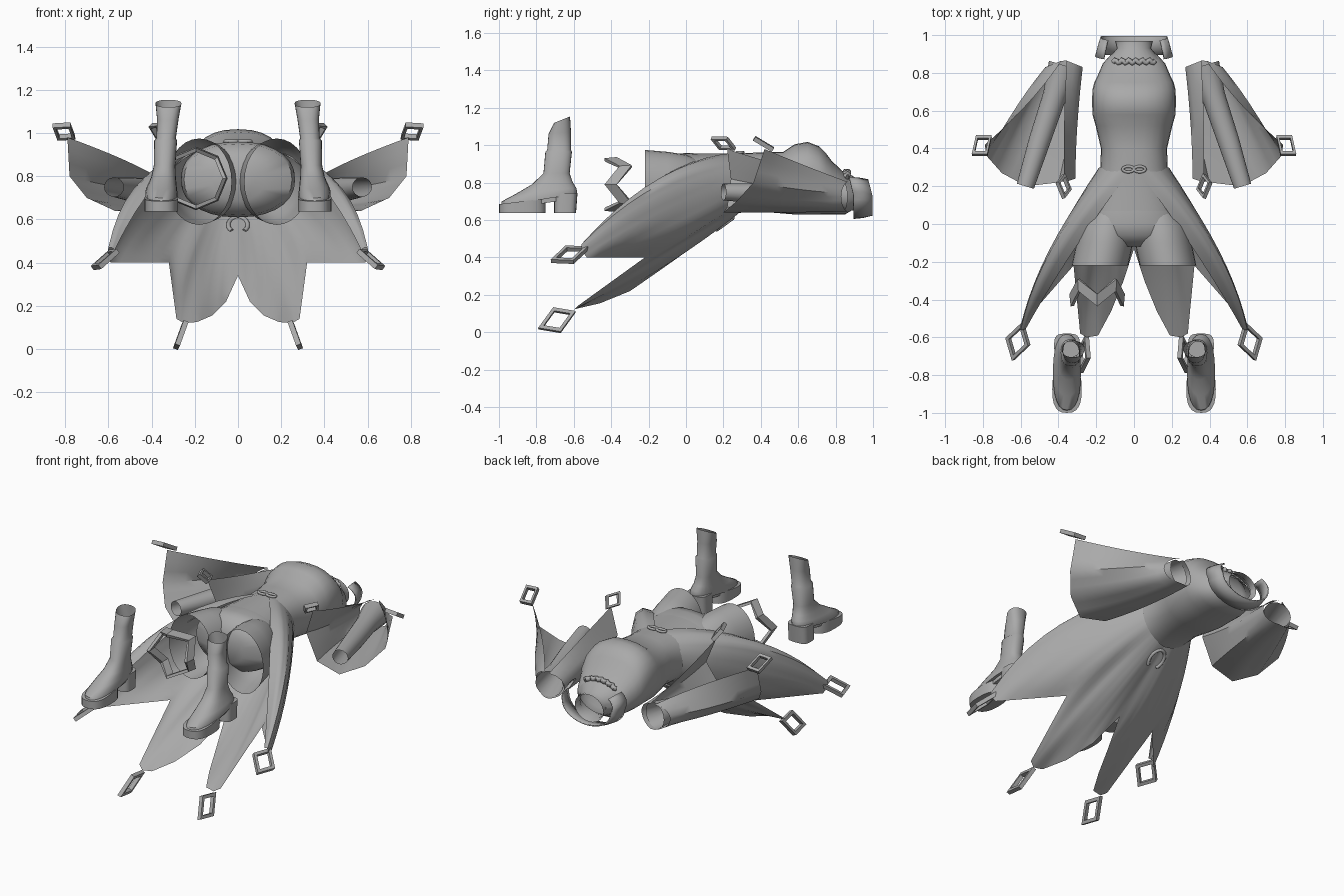
import bpy, bmesh
from math import sin, cos, pi, radians, copysign
from mathutils import Vector as V

if "Cube" in bpy.data.objects:
    bpy.data.objects.remove(bpy.data.objects["Cube"])

GREY = (0.4, 0.4, 0.4, 1)
mat = bpy.data.materials.new("plain grey")
mat.use_nodes = True
mat.diffuse_color = GREY
mat.node_tree.nodes["Principled BSDF"].inputs["Base Color"].default_value = GREY


def finish(name, bm, mirror=False, thick=0, smooth=True):
    bmesh.ops.remove_doubles(bm, verts=bm.verts, dist=0.0005)
    bmesh.ops.recalc_face_normals(bm, faces=bm.faces)
    me = bpy.data.meshes.new(name)
    bm.to_mesh(me)
    bm.free()
    ob = bpy.data.objects.new(name, me)
    bpy.context.collection.objects.link(ob)
    me.materials.append(mat)
    if thick:
        mod = ob.modifiers.new("thickness", "SOLIDIFY")
        mod.thickness, mod.offset = thick, 0
    if mirror:
        mod = ob.modifiers.new("mirror", "MIRROR")
        mod.use_clip = True
    if smooth:
        bpy.ops.object.select_all(action="DESELECT")
        ob.select_set(True)
        bpy.context.view_layer.objects.active = ob
        bpy.ops.object.shade_smooth_by_angle(angle=radians(50))
    return ob


def loft(name, rings, closed=True, caps=(), **kw):
    """Skin a list of point rows; caps lists the rows to fill."""
    bm = bmesh.new()
    rows = [[bm.verts.new(p) for p in r] for r in rings]
    n = len(rows[0])
    for a, b in zip(rows, rows[1:]):
        for i in range(n if closed else n - 1):
            j = (i + 1) % n
            bm.faces.new((a[i], a[j], b[j], b[i]))
    for c in caps:
        bm.faces.new(rows[c])
    return finish(name, bm, **kw)


def ellipse(c, u, v, n=28, p=1.0):
    """Rounded ring about c with half axes u and v; p under 1 is boxier."""
    c, u, v = V(c), V(u), V(v)
    f = lambda t: copysign(abs(t) ** p, t)
    return [c + u * f(sin(2 * pi * i / n)) + v * f(cos(2 * pi * i / n)) for i in range(n)]


def draped(name, columns, start, rows=10, fine=3, **kw):
    """Cloth whose columns bow from a start ring through a middle to a hem."""
    cols = []
    for k, (a, m, e) in enumerate(columns):
        if k:
            pa, pm, pe = columns[k - 1]
            for s in range(1, fine):
                t = s / fine
                cols.append((pa + (a - pa) * t, V(pm).lerp(V(m), t), V(pe).lerp(V(e), t)))
        cols.append((a, V(m), V(e)))
    rings = []
    for r in range(rows + 1):
        t = r / rows
        row = []
        for a, m, e in cols:
            s = V(start(radians(a)))
            ctrl = 2 * m - (s + e) / 2
            row.append(s * (1 - t) ** 2 + ctrl * 2 * t * (1 - t) + e * t * t)
        rings.append(row)
    return loft(name, rings, closed=False, **kw)


def tube(name, pts, r, **kw):
    """Round cord along points."""
    pts = [V(p) for p in pts]
    n = len(pts)
    rings = []
    for i, p in enumerate(pts):
        d = pts[min(i + 1, n - 1)] - pts[max(i - 1, 0)]
        u = d.cross(V((0, 0, 1))).normalized()
        rings.append(ellipse(p, u * r, d.cross(u).normalized() * r, 10))
    return loft(name, rings, caps=(0, -1), **kw)


# bodice: y, half width, bottom, top
bodice = [(.90, .12, .66, .80), (.85, .165, .63, .85), (.78, .195, .63, .915),
          (.75, .21, .63, .955), (.71, .22, .63, .995), (.65, .222, .63, 1.018),
          (.58, .22, .63, 1.005), (.52, .203, .635, .965), (.4, .175, .645, .962),
          (.3, .178, .64, .957), (.2, .2, .625, .955), (.07, .235, .61, .955)]
loft("bodice", [ellipse((0, y, (b + t) / 2), (w, 0, 0), (0, 0, (t - b) / 2), p=.85)
                for y, w, b, t in bodice])

# shorts: pelvis and two legs
pelvis = [(.25, .17, .15), (.1, .225, .168), (0, .265, .175), (-.06, .25, .165), (-.12, .12, .1)]
loft("shorts_pelvis", [ellipse((0, y, .785), (w, 0, 0), (0, 0, h), p=.9) for y, w, h in pelvis],
     caps=(-1,))
legs = [(.08, .12, .1, .14), (0, .14, .14, .175), (-.1, .155, .15, .19), (-.22, .18, .15, .2)]
loft("shorts_leg", [ellipse((x, y, .775), (w, 0, 0), (0, 0, h)) for y, x, w, h in legs], mirror=True)

# split skirt, open at the front, with pointed hems
skirt = [(8, (.32, -.14, .825), (.57, -.55, .46)), (25, (.40, -.14, .825), (.585, -.56, .47)),
         (45, (.44, -.14, .79), (.60, -.56, .47)), (65, (.45, -.14, .71), (.605, -.56, .44)),
         (85, (.43, -.12, .62), (.59, -.53, .40)), (108, (.365, -.05, .555), (.46, -.38, .40)),
         (125, (.275, .02, .52), (.32, -.22, .40)), (142, (.235, -.15, .40), (.285, -.58, .14)),
         (150, (.2, -.15, .37), (.25, -.60, .12)), (158, (.15, -.13, .36), (.19, -.59, .125)),
         (165, (.1, -.06, .39), (.12, -.46, .155)), (173, (.045, 0, .43), (.055, -.3, .22)),
         (180, (0, .06, .48), (0, -.13, .34))]
draped("skirt", skirt, lambda a: (.185 * sin(a), .27 + .03 * sin(a), .795 + .167 * cos(a)),
       mirror=True)

# bell sleeves, slit along the top, with a fitted inner sleeve
sleeve = [(-8, (.37, .52, .89), (.37, .22, .98)), (-80, (.30, .52, .77), (.31, .24, .82)),
          (-140, (.34, .52, .66), (.40, .22, .67)), (-190, (.45, .5, .64), (.57, .20, .64)),
          (-240, (.57, .57, .68), (.70, .27, .70)), (-285, (.61, .64, .76), (.78, .36, .80)),
          (-352, (.56, .64, .89), (.79, .42, .98))]
draped("bell_sleeve", sleeve,
       lambda a: (.37 + .1 * sin(a), .87 - .04 * abs(sin(a)), .725 + .08 * cos(a)), mirror=True)
arm = [(.37, .84, .725, .08), (.42, .68, .73, .06), (.5, .44, .74, .055), (.575, .2, .75, .045)]
loft("inner_sleeve", [ellipse((x, y, z), (r, .3 * r, 0), (0, 0, r), 16) for x, y, z, r in arm],
     mirror=True)

# standing collar, open at the front, and neck band
rows = [(.195, .895, .125), (.182, .945, .12), (.168, .995, .108)]
angles = [radians(42 + 276 * i / 28) for i in range(29)]
loft("collar", [[(w * sin(a) * (1 + .3 * max(cos(a), 0)), y - .03 * max(cos(a), 0),
                  .735 + h * cos(a)) for a in angles] for w, y, h in rows],
     closed=False, thick=.008)
loft("neck_band", [ellipse((0, y, z), (w, 0, 0), (0, 0, h))
                   for y, z, w, h in [(.87, .75, .14, .1), (.93, .73, .09, .08), (.97, .72, .1, .085)]])

# ribbon trims on chest and waist
tube("chest_ribbon", [(.11 * t / 12, .86 + .008 * sin(t * 1.6), .86 - .03 * (t / 12) ** 2)
                      for t in range(-12, 13)], .014)
for side in (-1, 1):
    tube("waist_bow_loop", [(side * (.03 - .03 * cos(a)), .29 + .015 * sin(a), .962)
                            for a in [2 * pi * i / 12 for i in range(13)]], .008)

# arched ornament at the back
arch = [radians(-50 + 280 * i / 20) for i in range(21)]
tube("back_ornament", [(.045 * cos(a), .2 + .05 * sin(a), .574 + .036 * sin(a)) for a in arch], .01)


# hollow diamond charms on the skirt and sleeve points
def charm(name, centre, long, short):
    bm = bmesh.new()
    c, l, s = V(centre), V(long) / 2, V(short) / 2
    outer = [bm.verts.new(c + d) for d in (l, s, -l, -s)]
    inner = [bm.verts.new(c + d * .7) for d in (l, s, -l, -s)]
    for i in range(4):
        j = (i + 1) % 4
        bm.faces.new((outer[i], outer[j], inner[j], inner[i]))
    finish(name, bm, mirror=True, thick=.024, smooth=False)


charm("skirt_front_charm", (.615, -.622, .415), (.05, -.2, -.07), (-.12, -.04, .08))
charm("skirt_back_charm", (.265, -.69, .065), (.03, -.2, -.09), (-.05, -.04, .13))
charm("sleeve_outer_charm", (.806, .415, 1.007), (.105, -.1, .055), (-.06, -.1, .065))
charm("sleeve_inner_charm", (.372, .2, 1.01), (0, -.13, .06), (.07, .04, .055))

# zigzag thigh band, on the right leg only
band = []
for y, r in ((-.33, .138), (-.395, .132)):
    ring = ellipse((-.195, y, .79), (r, 0, 0), (0, 0, r), 8)
    band.append([p - V((0, .04 * (-1) ** i, 0)) for i, p in enumerate(ring)])
loft("thigh_band", band, thick=.018, smooth=False)

# boots: z, x, front y, back y, half width, heel lift
boot = [(1.12, .322, -.705, -.62, .06, .4), (1.06, .325, -.735, -.615, .05, .1),
        (.975, .333, -.742, -.615, .045, 0), (.965, .335, -.752, -.61, .053, 0),
        (.85, .34, -.762, -.622, .05, 0), (.79, .345, -.825, -.605, .057, .05),
        (.74, .352, -.91, -.587, .068, .1), (.70, .355, -.985, -.583, .074, .14),
        (.675, .355, -.99, -.583, .074, .16)]


def boot_ring(z, x, f, b, w, lift, p=.85):
    ring = ellipse((x, (f + b) / 2, z), (w, 0, 0), (0, (f - b) / 2, 0), 24, p)
    return [q + V((0, 0, lift * (q.y - f))) for q in ring]


loft("boot", [boot_ring(*r) for r in boot], caps=(-1,), mirror=True)
loft("boot_sole", [boot_ring(z, .355, -1.0, -.75, .078, l, .75) for z, l in ((.685, .12), (.637, 0))],
     caps=(0, -1), mirror=True)
loft("boot_shank", [boot_ring(z, .355, -.86, -.62, .055, .15, .7) for z in (.71, .675)],
     caps=(0, -1), mirror=True)
loft("boot_heel", [boot_ring(z, .355, -.705, b, .068, 0, .6) for z, b in ((.745, -.58), (.637, -.588))],
     caps=(0, -1), mirror=True)
